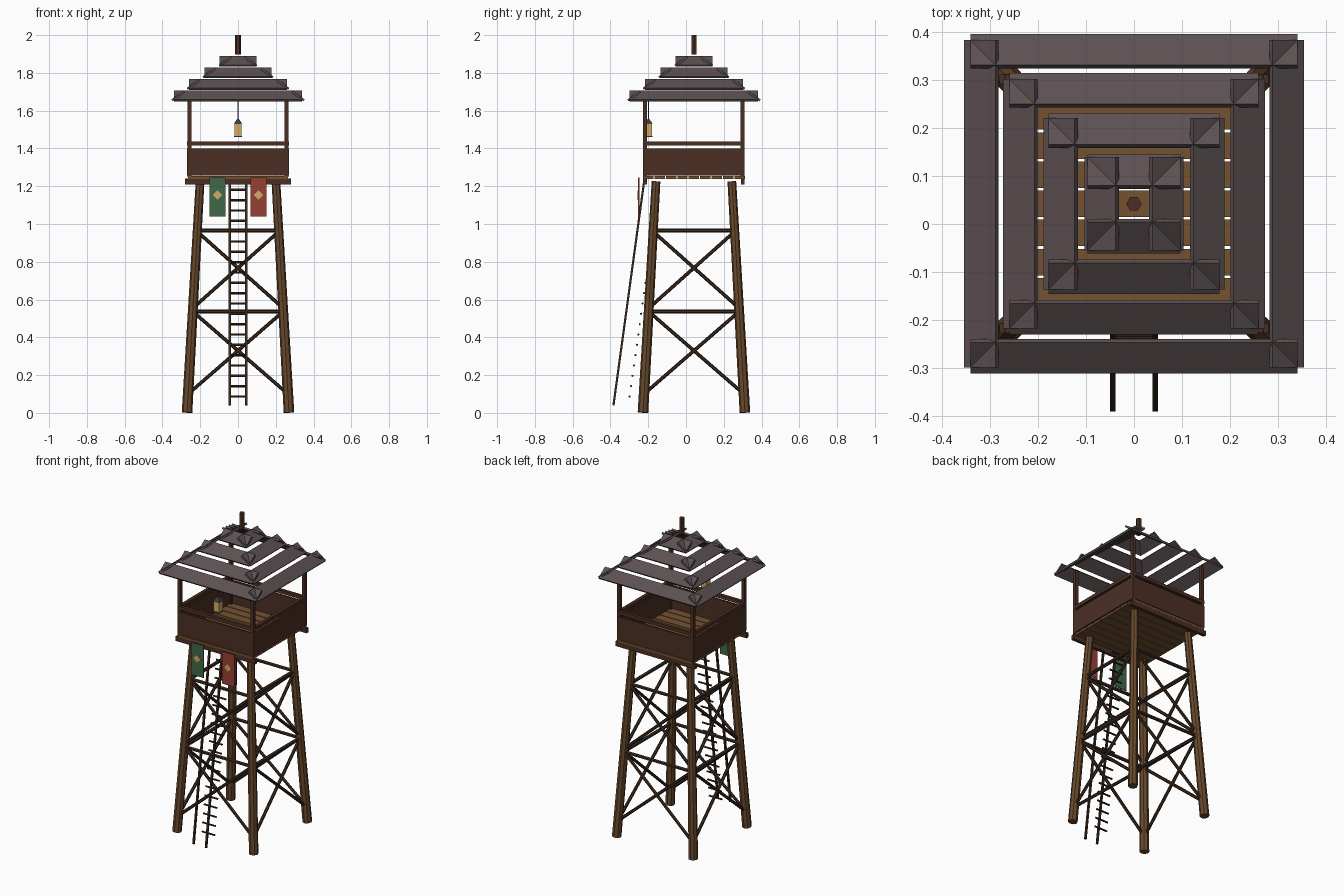
import bpy, bmesh, math
from mathutils import Matrix, Vector

if "Cube" in bpy.data.objects:
    bpy.data.objects.remove(bpy.data.objects["Cube"])

CY = 0.042  # tower centre in y (the ladder leans out in front)


def lin(c):
    return c / 12.92 if c <= 0.04045 else ((c + 0.055) / 1.055) ** 2.4


def mat(name, r, g, b):
    m = bpy.data.materials.new(name)
    m.diffuse_color = (lin(r / 255), lin(g / 255), lin(b / 255), 1)
    m.use_nodes = True
    m.node_tree.nodes["Principled BSDF"].inputs["Base Color"].default_value = m.diffuse_color
    return m


LOG = mat("log_brown", 104, 73, 44)
DECK = mat("deck_brown", 116, 82, 50)
DARK = mat("dark_wood", 60, 42, 30)
WALL = mat("wall_wood", 76, 47, 36)
ROOF = mat("roof_slate", 92, 80, 82)
RED = mat("banner_red", 152, 64, 52)
GREEN = mat("banner_green", 64, 104, 72)
GOLD = mat("gold", 210, 174, 100)
IRON = mat("iron", 62, 60, 64)


class Part:
    """Collects boxes and rods into one object."""
    def __init__(self, name, material):
        self.name, self.material, self.bm = name, material, bmesh.new()

    def box(self, centre, size, rot=Matrix()):
        m = rot @ Matrix.Translation(centre) @ Matrix.Diagonal((*size, 1))
        bmesh.ops.create_cube(self.bm, size=1, matrix=m)

    def tilted_box(self, m, size):
        bmesh.ops.create_cube(self.bm, size=1, matrix=m @ Matrix.Diagonal((*size, 1)))

    def rod(self, a, b, r1, r2=None, sides=6, spin=0.0):
        a, b = Vector(a), Vector(b)
        d = b - a
        q = d.to_track_quat('Z', 'Y').to_matrix().to_4x4()
        m = Matrix.Translation((a + b) / 2) @ q @ Matrix.Rotation(spin, 4, 'Z')
        bmesh.ops.create_cone(self.bm, cap_ends=True, segments=sides, radius1=r1,
                              radius2=r1 if r2 is None else r2, depth=d.length, matrix=m)

    def done(self):
        me = bpy.data.meshes.new(self.name)
        self.bm.to_mesh(me)
        self.bm.free()
        me.materials.append(self.material)
        ob = bpy.data.objects.new(self.name, me)
        bpy.context.collection.objects.link(ob)


def side(k):
    """Transform taking the front side of the tower to side k."""
    return Matrix.Translation((0, CY, 0)) @ Matrix.Rotation(k * math.pi / 2, 4, 'Z')


def leg_at(z):
    return 0.27 - 0.069 * z / 1.22


# Splayed log legs
p = Part("legs", LOG)
for sx in (-1, 1):
    for sy in (-1, 1):
        b, t = leg_at(0.002), leg_at(1.225)
        p.rod((sx * b, CY + sy * b, 0.002), (sx * t, CY + sy * t, 1.225), 0.028, 0.023, 8)
p.done()

# Horizontal ties and cross braces on all four sides
ties, braces = Part("horizontal_ties", DARK), Part("cross_braces", DARK)
for k in range(4):
    S = side(k)
    for z in (0.537, 0.966):
        h = leg_at(z)
        ties.rod(S @ Vector((-h, -h, z)), S @ Vector((h, -h, z)), 0.011)
    for z0, z1 in ((0.10, 0.537), (0.555, 0.96)):
        a, b = leg_at(z0), leg_at(z1)
        for s in (-1, 1):
            braces.rod(S @ Vector((-s * a, -a, z0)), S @ Vector((s * b, -b, z1)), 0.0095)
ties.done()
braces.done()

# Deck beams and planks
p = Part("deck_beams", WALL)
for s in (-1, 1):
    p.box((0, CY + s * 0.259, 1.225), (0.56, 0.02, 0.03))
p.done()
p = Part("deck_planks", DECK)
for i in range(-4, 5):
    p.box((0, CY + i * 0.0605, 1.246), (0.53, 0.055, 0.014))
p.done()

# Parapet walls, handrails and corner posts
walls, rails, posts = Part("parapet_walls", WALL), Part("handrails", WALL), Part("roof_posts", WALL)
for k in range(4):
    S = side(k)
    walls.box((0, -0.263, 1.329), (0.538, 0.012, 0.144), S)
    rails.box((0, -0.259, 1.426), (0.538, 0.02, 0.022), S)
    posts.box((0.258, -0.258, 1.46), (0.021, 0.021, 0.42), S)
for p in (walls, rails, posts):
    p.done()

# Four roof tiers of sloped boards that cross at the corners
p = Part("roof_boards", ROOF)
for half, c, z in ((0.34, 0.317, 1.678), (0.259, 0.236, 1.739),
                   (0.178, 0.152, 1.80), (0.097, 0.067, 1.861)):
    for k in range(4):
        m = side(k) @ Matrix.Translation((0, -c, z)) @ Matrix.Rotation(math.radians(36), 4, 'X')
        p.tilted_box(m, (2 * half, 0.08, 0.012))
p.done()
p = Part("roof_finial", WALL)
p.rod((0, CY, 1.897), (0, CY, 2.0), 0.016, sides=6, spin=math.pi / 2)
p.done()

# Leaning ladder, rungs set behind the rails
p = Part("ladder_rails", DARK)
for s in (-1, 1):
    p.rod((s * 0.044, -0.384, 0.04), (s * 0.044, -0.219, 1.245), 0.008, sides=4, spin=math.pi / 4)
p.done()
p = Part("ladder_rungs", DARK)
for i in range(21):
    z = 0.087 + i * 0.0547
    y = -0.298 + (z - 0.087) * 0.139
    p.rod((-0.045, y, z), (0.045, y, z), 0.006)
p.done()

# Banners with gold emblems
for name, x, m in (("green_banner", -0.109, GREEN), ("red_banner", 0.109, RED)):
    p = Part(name, m)
    p.box((x, -0.25, 1.143), (0.086, 0.006, 0.205))
    p.done()
    p = Part(name + "_emblem", GOLD)
    p.rod((x, -0.253, 1.153), (x, -0.258, 1.153), 0.025, sides=4)
    p.done()

# Hanging lantern
LY = -0.199
p = Part("lantern_body", GOLD)
p.box((0, LY, 1.498), (0.038, 0.038, 0.066))
p.done()
p = Part("lantern_frame", IRON)
p.rod((0, LY, 1.531), (0, LY, 1.557), 0.032, 0.006, 4, math.pi / 4)
p.box((0, LY, 1.464), (0.042, 0.042, 0.006))
p.rod((0, LY, 1.55), (0, LY, 1.66), 0.0025)
p.done()
